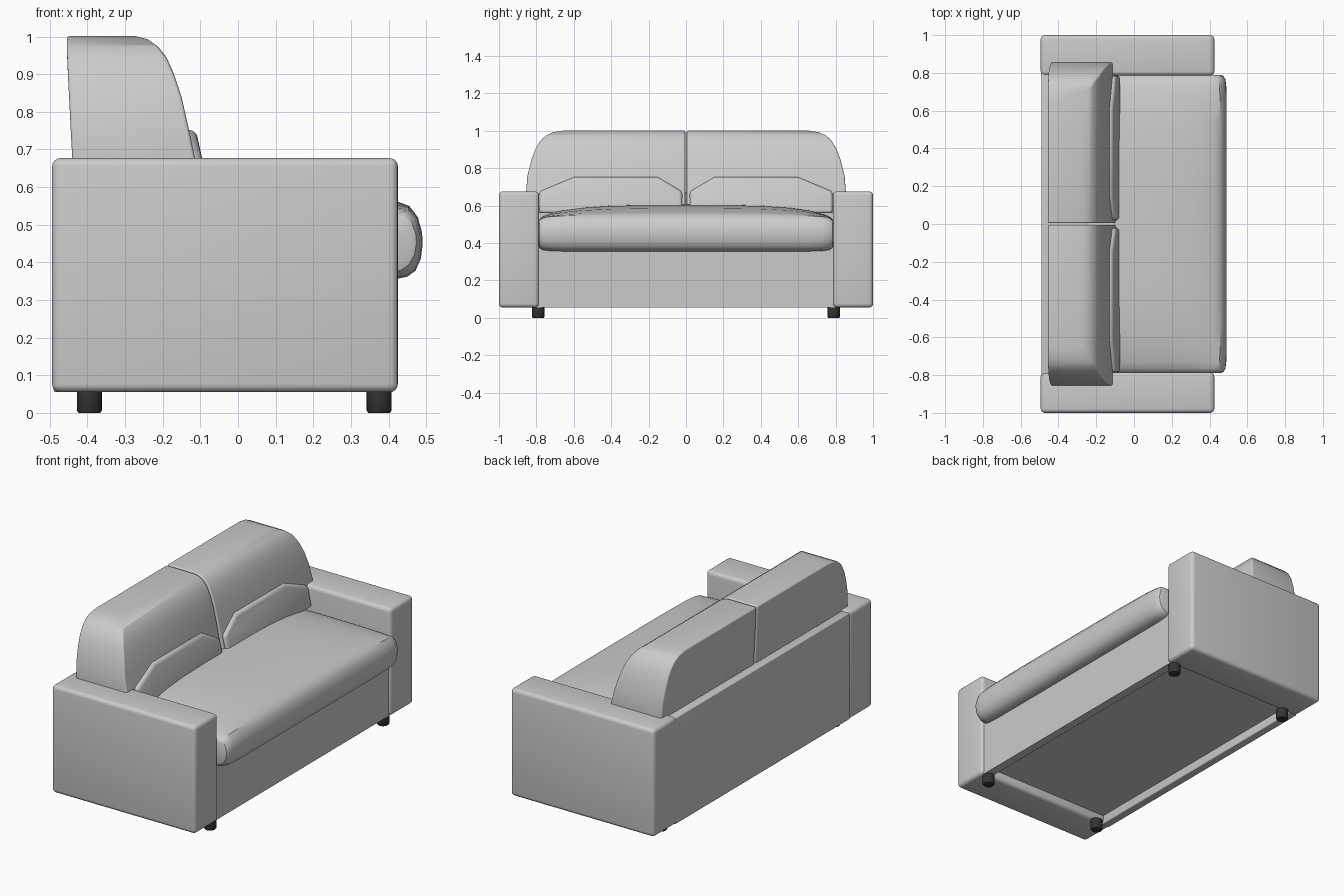
import bpy, bmesh, math

if "Cube" in bpy.data.objects:
    bpy.data.objects.remove(bpy.data.objects["Cube"])


def finish(name, bm, bevel=0.0, segments=4, limit=40):
    """Round the hard edges, fix normals and add the object to the scene."""
    bmesh.ops.recalc_face_normals(bm, faces=bm.faces)
    if bevel:
        hard = [e for e in bm.edges if len(e.link_faces) == 2
                and e.calc_face_angle() > math.radians(limit)]
        bmesh.ops.bevel(bm, geom=hard, offset=bevel, segments=segments,
                        profile=0.5, affect='EDGES', clamp_overlap=True)
        bmesh.ops.recalc_face_normals(bm, faces=bm.faces)
    me = bpy.data.meshes.new(name)
    bm.to_mesh(me)
    bm.free()
    ob = bpy.data.objects.new(name, me)
    bpy.context.collection.objects.link(ob)
    bpy.ops.object.select_all(action='DESELECT')
    ob.select_set(True)
    bpy.context.view_layer.objects.active = ob
    bpy.ops.object.shade_smooth_by_angle(angle=math.radians(35))
    return ob


def loft(rings):
    """Skin closed rings of equal length and cap both ends."""
    bm = bmesh.new()
    vs = [[bm.verts.new(p) for p in r] for r in rings]
    n = len(vs[0])
    for a, b in zip(vs, vs[1:]):
        for i in range(n):
            j = (i + 1) % n
            bm.faces.new((a[i], a[j], b[j], b[i]))
    bm.faces.new(vs[0])
    bm.faces.new(vs[-1])
    return bm


def box(name, x, y, z, bevel=0.0):
    ring = [(x[0], y[0]), (x[1], y[0]), (x[1], y[1]), (x[0], y[1])]
    return finish(name, loft([[(*p, h) for p in ring] for h in z]), bevel)


# Base: front panel, back panel and recessed underside
box("front_panel", (0.36, 0.41), (-0.80, 0.80), (0.055, 0.42))
box("back_panel", (-0.49, -0.44), (-0.80, 0.80), (0.055, 0.67), 0.006)
box("back_frame", (-0.45, -0.25), (-0.80, 0.80), (0.11, 0.668))
box("underside", (-0.45, 0.37), (-0.80, 0.80), (0.105, 0.36))

# Seat cushion: crowned profile carried across the width
seat = [(-0.30, 0.60), (-0.10, 0.605), (0.15, 0.602), (0.32, 0.585),
        (0.42, 0.563), (0.455, 0.55), (0.478, 0.52), (0.489, 0.48),
        (0.491, 0.45), (0.486, 0.41), (0.472, 0.378), (0.45, 0.362),
        (0.42, 0.356), (-0.30, 0.356)]
half = [(0, 0), (0.2, 0), (0.4, 0), (0.55, 0), (0.66, 0), (0.73, 0.004),
        (0.765, 0.012), (0.783, 0.028), (0.789, 0.05)]
stations = [(-y, s) for y, s in half[:0:-1]] + half
rings = []
for y, inset in stations:
    crown = 1 - abs(y / 0.80) ** 4
    ring = []
    for x, z in seat:
        if z > 0.54:
            z = 0.54 + (z - 0.54) * crown
        z += max(-1, min(1, (0.46 - z) / 0.08)) * inset * 0.6
        ring.append((x - (inset * 0.6 if x > 0.4 else 0), y, z))
    rings.append(ring)
finish("seat_cushion", loft(rings))

# Back cushion rows: height, back x, front x, outer y
rows = [(0.56, -0.435, -0.085, 0.85), (0.67, -0.44, -0.113, 0.855),
        (0.76, -0.445, -0.132, 0.848), (0.84, -0.449, -0.150, 0.828),
        (0.90, -0.452, -0.170, 0.806), (0.945, -0.454, -0.190, 0.780),
        (0.975, -0.455, -0.214, 0.748), (0.993, -0.455, -0.240, 0.71),
        (1.002, -0.455, -0.275, 0.65)]
# Lumbar roll outline in y, z
lumbar = [(0.02, 0.56), (0.02, 0.675), (0.15, 0.752), (0.60, 0.752),
          (0.785, 0.675), (0.785, 0.56)]

dark = bpy.data.materials.new("dark_foot")
dark.diffuse_color = (0.035, 0.035, 0.035, 1)
dark.use_nodes = True
dark.node_tree.nodes["Principled BSDF"].inputs["Base Color"].default_value = dark.diffuse_color

for s, side in ((-1, "near"), (1, "far")):
    # Arm
    box(side + "_arm", (-0.494, 0.425), sorted((s * 0.786, s * 1.0)),
        (0.055, 0.677), 0.022)

    # Back cushion: one ring per height
    rings = [[(xb, s * 0.004, z), (xf, s * 0.004, z),
              (xf, s * yo, z), (xb, s * yo, z)] for z, xb, xf, yo in rows]
    finish(side + "_back_cushion", loft(rings), 0.04, 5, 50)

    # Raised lumbar roll
    rings = [[(-0.25, s * y, z) for y, z in lumbar],
             [(-0.112 + (0.752 - z) * 0.22, s * y, z) for y, z in lumbar]]
    finish(side + "_lumbar_roll", loft(rings), 0.018, 4, 50)

    # Feet
    for x, end in ((-0.395, "back"), (0.375, "front")):
        rings = [[(x + r * math.cos(a * math.tau / 24),
                   s * 0.79 + r * math.sin(a * math.tau / 24), z)
                  for a in range(24)]
                 for r, z in ((0.029, 0), (0.033, 0.006), (0.033, 0.06))]
        foot = finish(f"{side}_{end}_foot", loft(rings))
        foot.data.materials.append(dark)
